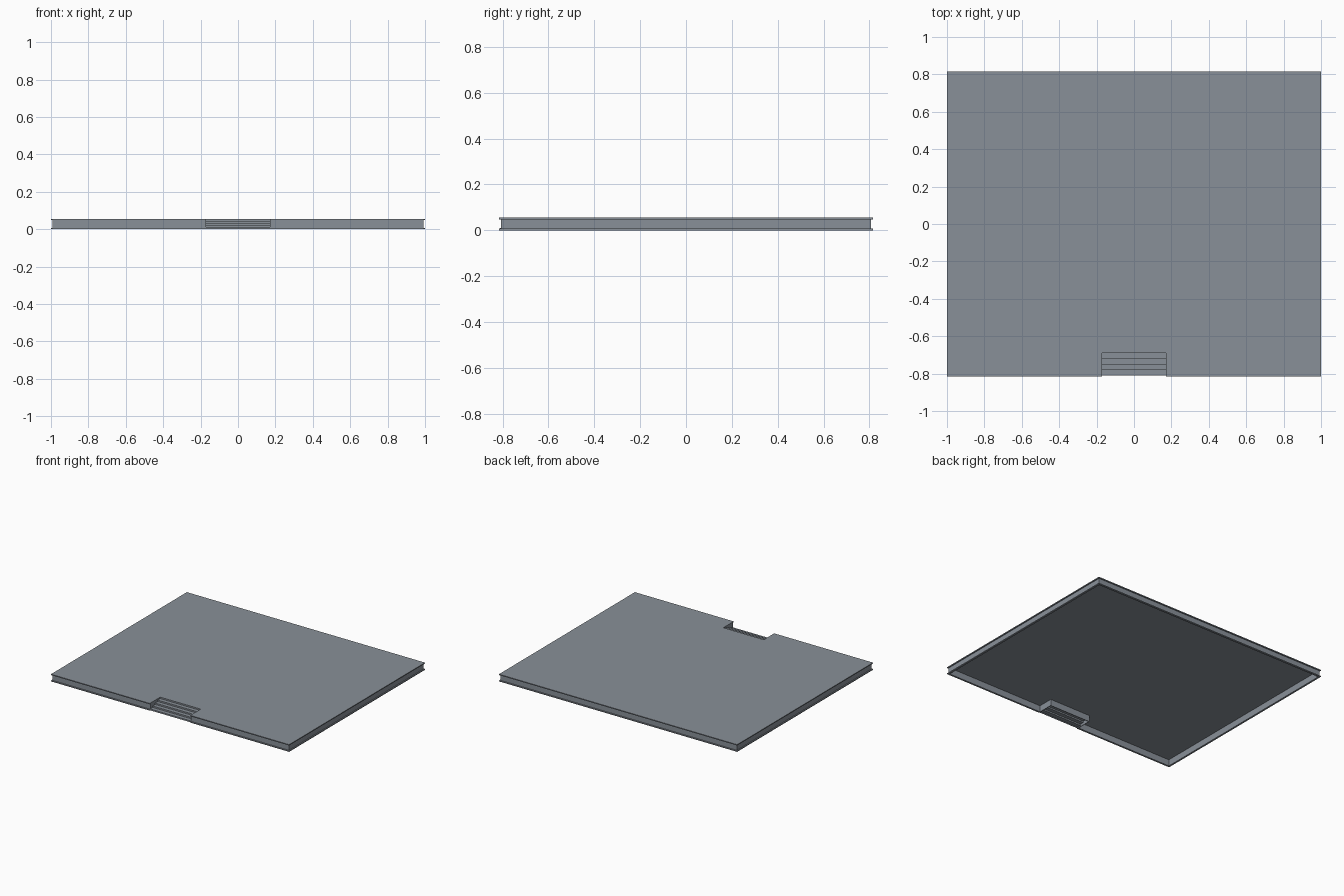
import bpy, bmesh

if "Cube" in bpy.data.objects:
    bpy.data.objects.remove(bpy.data.objects["Cube"])

W, D, H = 1.0, 0.815, 0.055      # half width, half depth, height
NX, NY = 0.17, -0.69             # stair notch half width and back edge

stone = bpy.data.materials.new("blue grey stone")
stone.diffuse_color = (0.25, 0.28, 0.315, 1)
stone.use_nodes = True
stone.node_tree.nodes["Principled BSDF"].inputs["Base Color"].default_value = stone.diffuse_color


def make_object(name, bm):
    bmesh.ops.recalc_face_normals(bm, faces=bm.faces)
    mesh = bpy.data.meshes.new(name)
    bm.to_mesh(mesh)
    bm.free()
    mesh.materials.append(stone)
    obj = bpy.data.objects.new(name, mesh)
    bpy.context.collection.objects.link(obj)
    return obj


def outline(d, n, z):
    # floor outline: outer sides moved in by d, notch sides moved out by n
    return [(x, y, z) for x, y in (
        (-W + d, -D + d), (-NX - n, -D + d), (-NX - n, NY + n), (NX + n, NY + n),
        (NX + n, -D + d), (W - d, -D + d), (W - d, D - d), (-W + d, D - d))]


# Hollow platform: projecting top and bottom trim, recessed wall, open underside
bm = bmesh.new()
profile = [(0, 0, H), (0, 0, H - 0.007), (0.008, 0, H - 0.007), (0.008, 0, 0.007),
           (0, 0, 0.007), (0, 0, 0), (0.014, 0.004, 0), (0.014, 0.004, H - 0.007)]
rings = [[bm.verts.new(p) for p in outline(*row)] for row in profile]
for a, b in zip(rings, rings[1:]):
    for i in range(8):
        j = (i + 1) % 8
        quad = [a[i], a[j], b[j], b[i]]
        if (a[i].co - b[i].co).length > 1e-6 and (a[j].co - b[j].co).length > 1e-6:
            bm.faces.new(quad)
        elif (a[i].co - b[i].co).length > 1e-6:
            bm.faces.new([a[i], a[j], b[i]])
        elif (a[j].co - b[j].co).length > 1e-6:
            bm.faces.new([a[i], a[j], b[j]])
bm.faces.new(rings[0])
bm.faces.new(rings[-1])
bmesh.ops.remove_doubles(bm, verts=bm.verts, dist=1e-5)
make_object("platform", bm)

# Stair: thin folded strip of treads and risers, open underneath
STEPS = 4
run = (NY + D - 0.005) / STEPS
rise = H / (STEPS + 1)
T = 0.004
top = []
for i in range(STEPS):
    y = -D + 0.005 + i * run
    top += [(y, i * rise), (y, (i + 1) * rise)]
top += [(NY, STEPS * rise), (NY, H - 0.001)]
under = [(y + T, max(z - T, 0)) for y, z in top]
bm = bmesh.new()
grid = [[bm.verts.new((x, y, z)) for y, z in top + under[::-1]] for x in (-NX, NX)]
n = len(top)
m = 2 * n
for i in range(m):
    j = (i + 1) % m
    bm.faces.new([grid[0][i], grid[0][j], grid[1][j], grid[1][i]])
for g in grid:
    for i in range(n - 1):
        bm.faces.new([g[i], g[i + 1], g[m - 2 - i], g[m - 1 - i]])
make_object("front_steps", bm)
